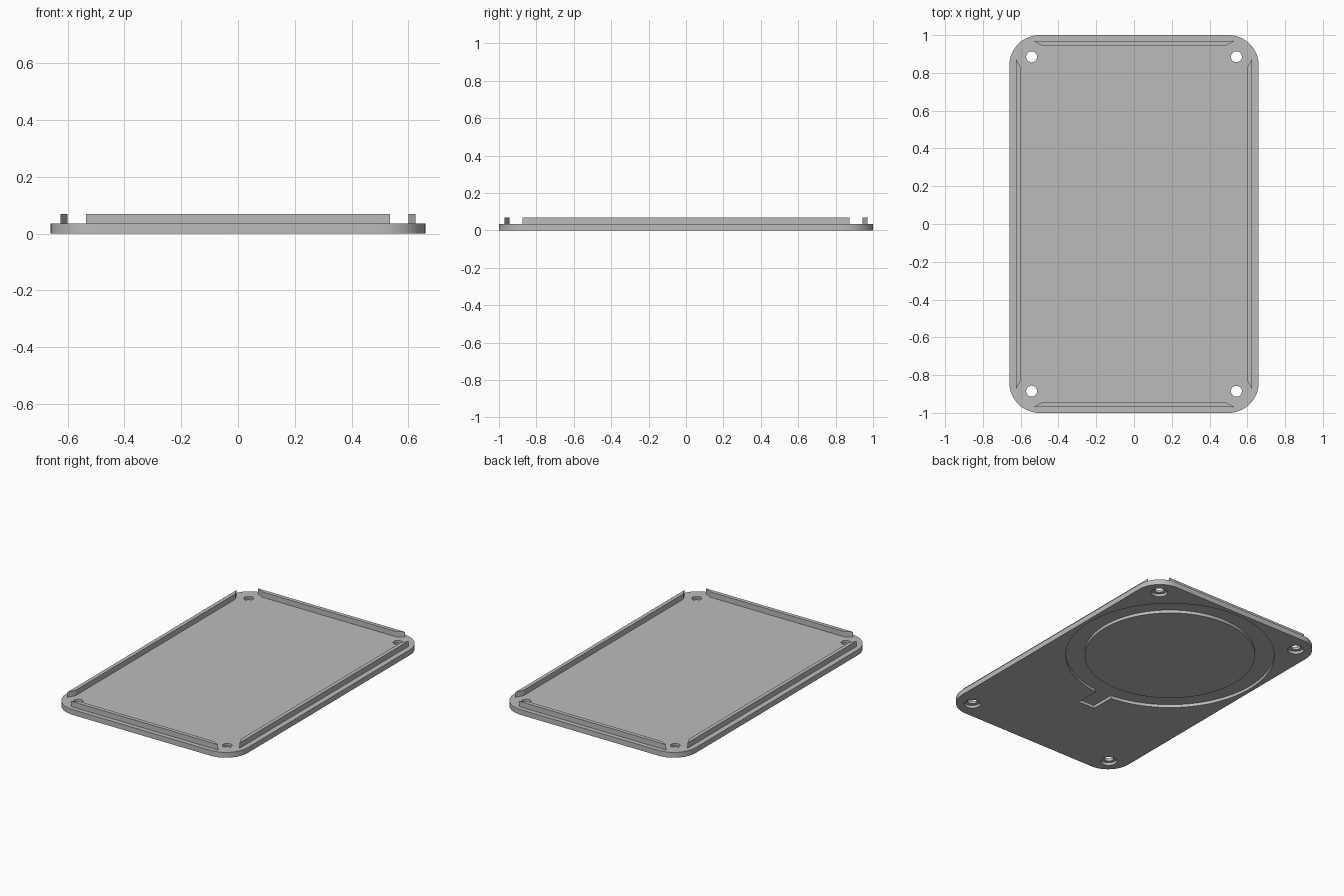
import bpy, bmesh
from math import sin, cos, pi, asin, radians

if "Cube" in bpy.data.objects:
    bpy.data.objects.remove(bpy.data.objects["Cube"])

grey = bpy.data.materials.new("plain grey")
grey.use_nodes = True
COLOUR = (0.5, 0.5, 0.5, 1)
grey.diffuse_color = COLOUR
grey.node_tree.nodes["Principled BSDF"].inputs["Base Color"].default_value = COLOUR


def arc(cx, cy, r, start, end, steps):
    return [(cx + r * cos(start + (end - start) * i / steps),
             cy + r * sin(start + (end - start) * i / steps)) for i in range(steps + 1)]


def circle(cx, cy, r, steps=48):
    return arc(cx, cy, r, 0, 2 * pi, steps)[:-1]


def prism(name, outline, z0, z1):
    """Extrude a flat outline between two heights."""
    bm = bmesh.new()
    face = bm.faces.new([bm.verts.new((x, y, z0)) for x, y in outline])
    new = bmesh.ops.extrude_face_region(bm, geom=[face])["geom"]
    for v in new:
        if isinstance(v, bmesh.types.BMVert):
            v.co.z = z1
    bmesh.ops.recalc_face_normals(bm, faces=bm.faces)
    mesh = bpy.data.meshes.new(name)
    bm.to_mesh(mesh)
    bm.free()
    mesh.materials.append(grey)
    obj = bpy.data.objects.new(name, mesh)
    bpy.context.collection.objects.link(obj)
    return obj


def select(obj):
    bpy.ops.object.select_all(action='DESELECT')
    obj.select_set(True)
    bpy.context.view_layer.objects.active = obj


def smooth(obj):
    select(obj)
    bpy.ops.object.shade_smooth_by_angle(angle=radians(30))


def cut(target, cutter):
    mod = target.modifiers.new("cut", 'BOOLEAN')
    mod.operation = 'DIFFERENCE'
    mod.solver = 'EXACT'
    mod.object = cutter
    select(target)
    bpy.ops.object.modifier_apply(modifier=mod.name)
    bpy.data.objects.remove(cutter)


# Main sizes
W, L, CORNER, THICK, TOP = 0.66, 1.0, 0.16, 0.035, 0.07
RING_Y, RING_OUT, RING_IN, DEPTH = 0.34, 0.634, 0.518, 0.02

# Rounded plate
outline = []
for i, (sx, sy) in enumerate([(1, 1), (-1, 1), (-1, -1), (1, -1)]):
    outline += arc(sx * (W - CORNER), sy * (L - CORNER), CORNER,
                   i * pi / 2, (i + 1) * pi / 2, 16)
plate = prism("base_plate", outline, 0, THICK)

# Ring recess with its cable slot in the underside
half = 0.06
gap = asin(half / RING_OUT)
recess = arc(0, RING_Y, RING_OUT, -pi / 2 + gap, 1.5 * pi - gap, 96)
recess += [(-half, -0.45), (half, -0.45)]
cut(plate, prism("recess_cutter", recess, -0.05, DEPTH))

# Counterbored screw holes
for sx in (-1, 1):
    for sy in (-1, 1):
        x, y = sx * 0.542, sy * 0.885
        cut(plate, prism("hole_cutter", circle(x, y, 0.029, 32), -0.05, 0.1))
        cut(plate, prism("head_cutter", circle(x, y, 0.05, 32), -0.05, 0.018))
smooth(plate)

# Disc left standing inside the ring recess
smooth(prism("center_disc", circle(0, RING_Y, RING_IN, 96), 0, DEPTH + 0.005))

# Locating rails with slanted ends
for s, side in ((1, "left"), (-1, "right")):
    prism(side + "_rail", [(s * 0.625, -0.875), (s * 0.625, 0.875),
                           (s * 0.6, 0.83), (s * 0.6, -0.83)], THICK - 0.005, TOP)
for s, side in ((1, "back"), (-1, "front")):
    prism(side + "_rail", [(-0.535, s * 0.97), (0.535, s * 0.97),
                           (0.485, s * 0.944), (-0.485, s * 0.944)], THICK - 0.005, TOP)
